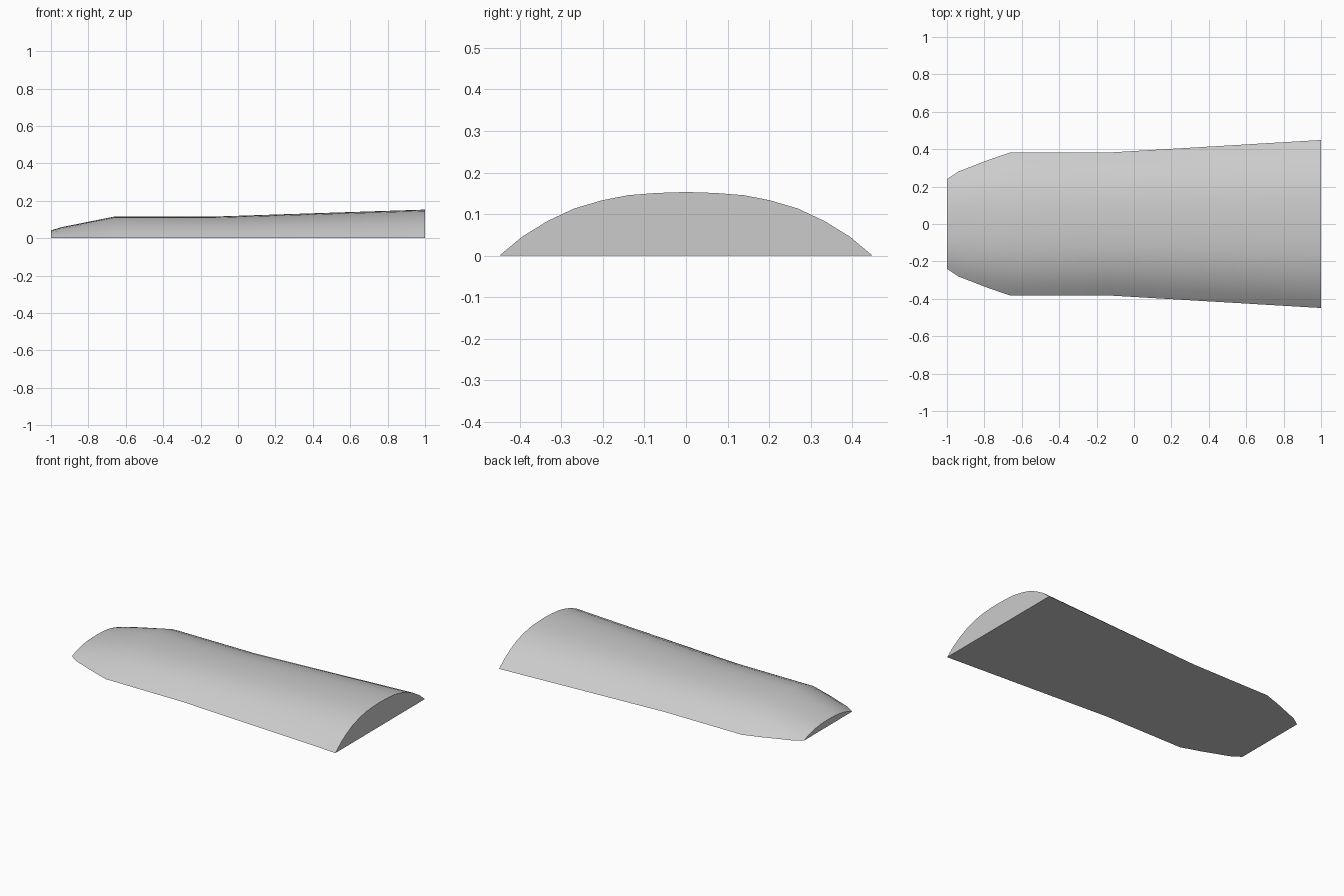
import bpy
import bmesh
import math

cube = bpy.data.objects.get("Cube")
if cube:
    bpy.data.objects.remove(cube, do_unlink=True)

# Plain grey finish
grey = bpy.data.materials.new("light_grey")
grey.use_nodes = True
color = (0.6, 0.6, 0.6, 1)
grey.diffuse_color = color
grey.node_tree.nodes["Principled BSDF"].inputs["Base Color"].default_value = color

# Arched cross-section as fractions of half width and height, one side
half = [(1, 0), (0.88, 0.295), (0.742, 0.545), (0.6, 0.74),
        (0.45, 0.87), (0.31, 0.95), (0.16, 0.985)]
section = half + [(0, 1)] + [(-y, z) for y, z in reversed(half)]

# Stations along the length: x, half width, height
stations = [(-1, 0.24, 0.042), (-0.94, 0.28, 0.06), (-0.78, 0.342, 0.092),
            (-0.66, 0.383, 0.116), (-0.12, 0.383, 0.116), (1, 0.449, 0.153)]

# Loft the tapering body, with a flat underside and closed ends
bm = bmesh.new()
rings = [[bm.verts.new((x, y * w, z * h)) for y, z in section] for x, w, h in stations]
for a, b in zip(rings, rings[1:]):
    for i in range(len(section)):
        j = (i + 1) % len(section)
        bm.faces.new((a[i], a[j], b[j], b[i]))
bm.faces.new(rings[0])
bm.faces.new(rings[-1])
bmesh.ops.recalc_face_normals(bm, faces=bm.faces)

mesh = bpy.data.meshes.new("arched_body")
bm.to_mesh(mesh)
bm.free()
mesh.materials.append(grey)
body = bpy.data.objects.new("arched_body", mesh)
bpy.context.collection.objects.link(body)

# Smooth arch with crisp rims
bpy.context.view_layer.objects.active = body
body.select_set(True)
bpy.ops.object.shade_smooth_by_angle(angle=math.radians(25))
